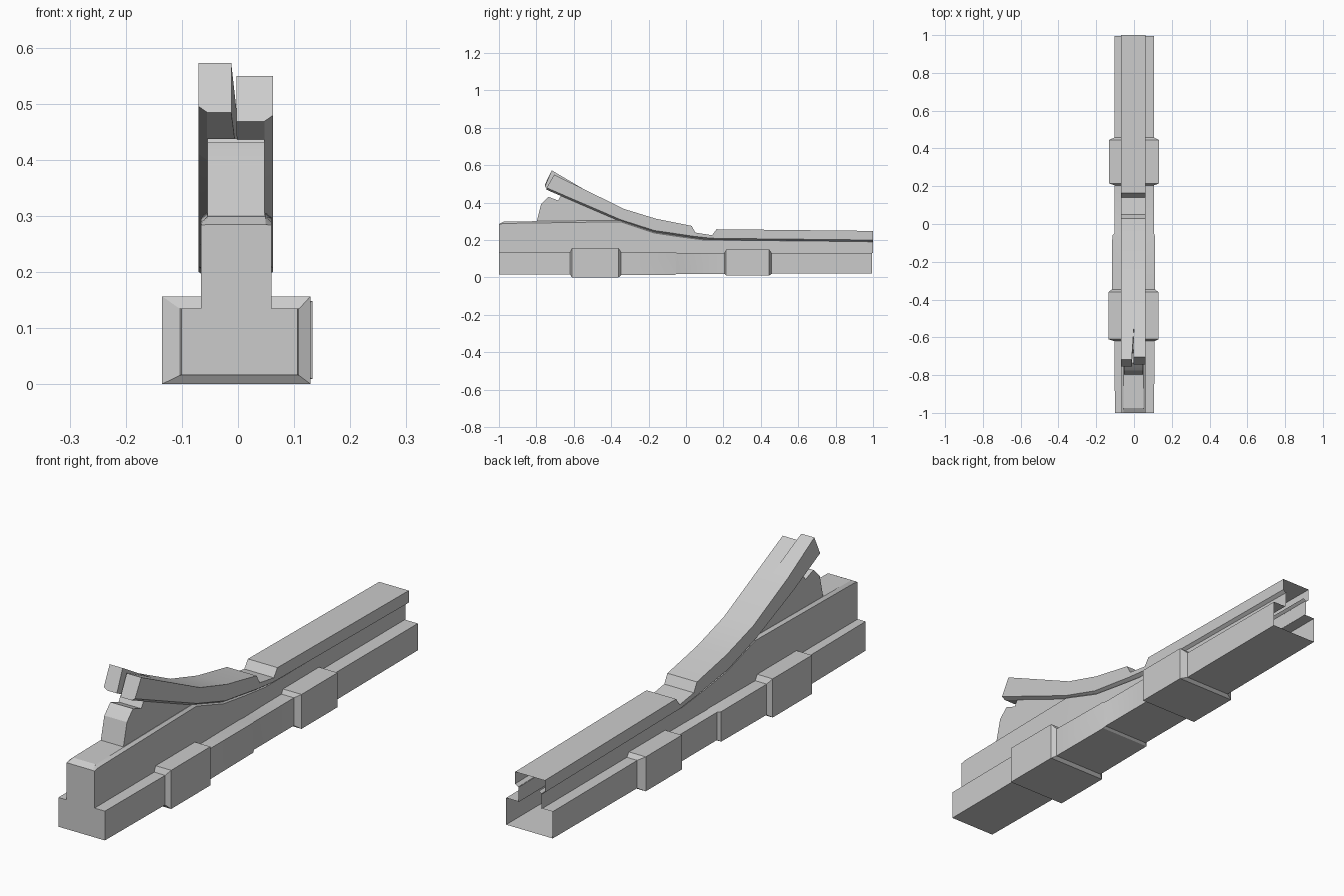
import bpy, bmesh, math

if "Cube" in bpy.data.objects:
    bpy.data.objects.remove(bpy.data.objects["Cube"])


def loft(name, rings, closed=False, caps=(True, False), open_span=None):
    """Skin a list of equal-length rings; open_span(i, j) drops a face."""
    bm = bmesh.new()
    vs = [[bm.verts.new(p) for p in r] for r in rings]
    n = len(vs[0])
    for i in range(len(vs) - 1):
        for j in range(n if closed else n - 1):
            if open_span and open_span(i, j):
                continue
            k = (j + 1) % n
            bm.faces.new((vs[i][j], vs[i][k], vs[i + 1][k], vs[i + 1][j]))
    if caps[0]:
        bm.faces.new(vs[0])
    if caps[1]:
        bm.faces.new(vs[-1])
    bmesh.ops.recalc_face_normals(bm, faces=bm.faces)
    me = bpy.data.meshes.new(name)
    bm.to_mesh(me)
    bm.free()
    ob = bpy.data.objects.new(name, me)
    bpy.context.collection.objects.link(ob)
    bpy.context.view_layer.objects.active = ob
    ob.select_set(True)
    bpy.ops.object.shade_smooth_by_angle(angle=math.radians(25))
    ob.select_set(False)
    return ob


# Base channel with thicker sleeves: y, left, right, bottom, top
base = [
    (-1.0, -.101, .106, .017, .135), (-.62, -.104, .109, .016, .135),
    (-.61, -.135, .129, .001, .157), (-.36, -.135, .129, .001, .157),
    (-.347, -.117, .112, .012, .136), (-.06, -.115, .11, .013, .134),
    (-.05, -.103, .106, .02, .132), (.205, -.103, .106, .02, .132),
    (.215, -.132, .133, .01, .149), (.445, -.132, .133, .01, .149),
    (.458, -.103, .106, .02, .132), (.995, -.102, .106, .022, .13)]
loft("base_channel", [[(-.055, y, t), (l, y, t), (l, y, b),
                       (r, y, b), (r, y, t), (.048, y, t)]
                      for y, l, r, b, t in base])

# Upright web: y, shoulder height, top height, left, right
web = [
    (-1.0, .284, .285, -.066, .060), (-.975, .289, .299, -.066, .060),
    (-.35, .298, .306, -.066, .060), (-.17, .238, .247, -.062, .056),
    (-.03, .217, .226, -.060, .054), (.10, .200, .208, -.058, .051),
    (1.0, .192, .200, -.055, .048)]
loft("web", [[(l, y, .13), (l, y, s), (l + .011, y, t),
              (r - .011, y, t), (r, y, s), (r, y, .13)]
             for y, s, t, l, r in web],
     open_span=lambda i, j: i >= 2 and j == 2)


def cap_ring(yt, zt, yb, zb, l=-.07, r=.062, cl=.015, cr=.015):
    """Rail cross-section with inward-chamfered lower edges."""
    return [(l + cl, yb, zb), (l, yb, zb + cl * .7), (l, yt, zt),
            (r, yt, zt), (r, yb, zb + cr * .7), (r - cr, yb, zb)]


# Curved rail cap: top y, top z, bottom y, bottom z
rail = [
    (-.55, .474, -.585, .400), (-.33, .366, -.35, .299),
    (-.16, .314, -.17, .241), (.03, .276, -.02, .219),
    (.05, .240, .04, .210), (.14, .226, .13, .200),
    (.163, .258, .16, .199), (1.0, .249, 1.0, .190)]
loft("rail_cap", [cap_ring(*s) for s in rail], closed=True,
     caps=(False, False), open_span=lambda i, j: i >= 1 and j == 5)

# Split upper end of the rail: two slightly offset tongues
loft("left_tongue", [cap_ring(-.718, .573, -.755, .485, r=-.012, cr=0),
                     cap_ring(*rail[0], r=-.001, cr=0)],
     closed=True)
loft("right_tongue", [cap_ring(-.705, .550, -.745, .469, l=-.003, cl=0),
                      cap_ring(*rail[0], l=-.001, cl=0)],
     closed=True)

# Support fin between web and raised rail
fin = [(-.80, .29), (-.775, .392), (-.745, .423), (-.735, .431), (-.684, .412),
       (-.668, .438), (-.585, .405), (-.35, .303), (-.35, .29)]
loft("support_fin", [[(x, y, z) for y, z in fin] for x in (-.054, .047)],
     closed=True, caps=(True, True))
